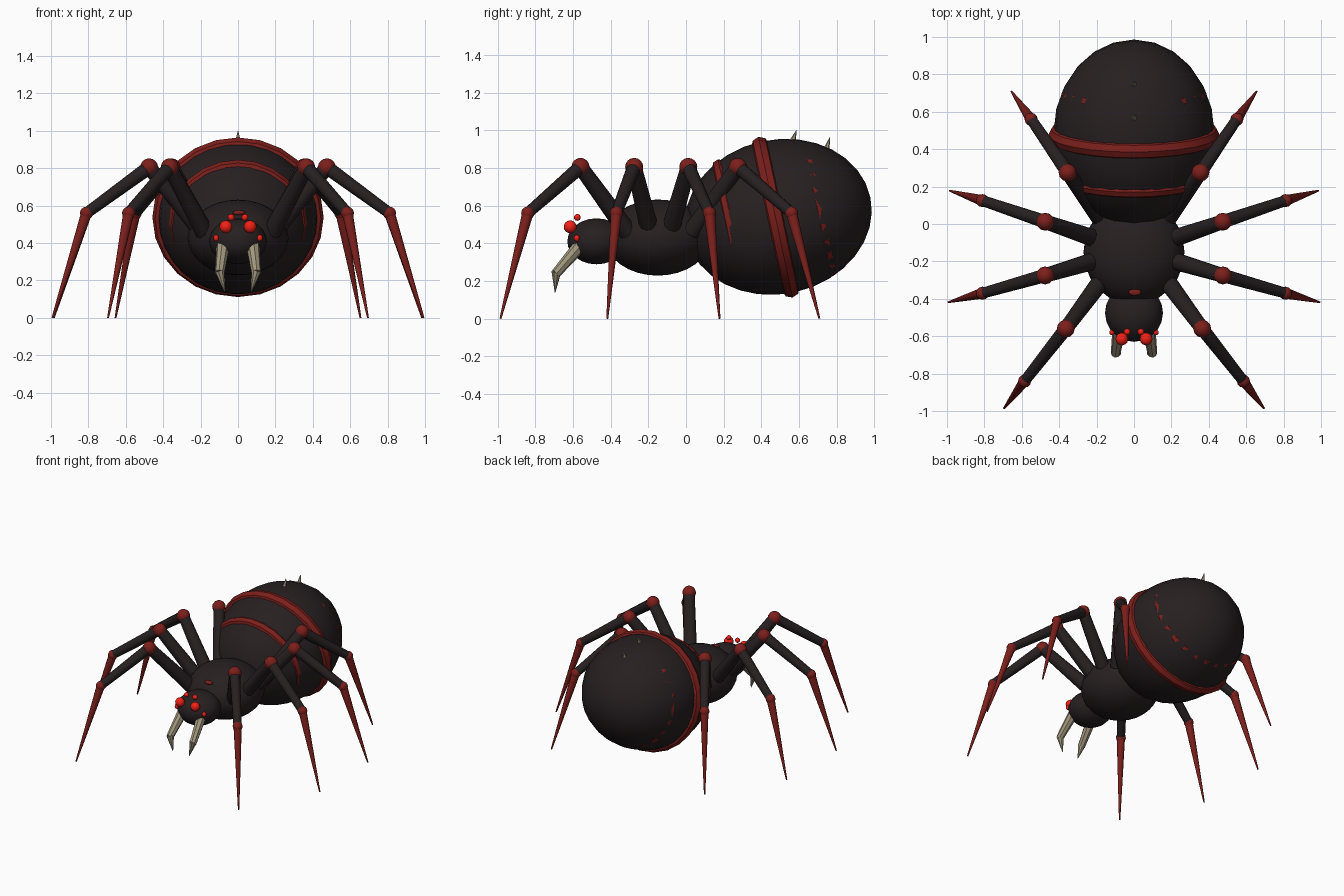
import bpy
from math import radians
from mathutils import Vector

if "Cube" in bpy.data.objects:
    bpy.data.objects.remove(bpy.data.objects["Cube"])


def material(name, rgb):
    m = bpy.data.materials.new(name)
    m.diffuse_color = (*rgb, 1)
    m.use_nodes = True
    m.node_tree.nodes["Principled BSDF"].inputs["Base Color"].default_value = m.diffuse_color
    return m


DARK = material("dark_shell", (0.02, 0.014, 0.015))
RED = material("dark_red", (0.2, 0.014, 0.011))
GLOW = material("eye_red", (0.9, 0.015, 0.008))
BONE = material("bone", (0.36, 0.31, 0.21))


def finish(name, mat, smooth=True):
    o = bpy.context.object
    o.name = name
    o.data.materials.append(mat)
    if smooth:
        bpy.ops.object.shade_smooth_by_angle(angle=radians(40))
    return o


def ball(name, loc, radii, mat, seg=12, rings=8, tilt=0):
    bpy.ops.mesh.primitive_uv_sphere_add(segments=seg, ring_count=rings, radius=1,
                                         location=loc, rotation=(tilt, 0, 0))
    bpy.context.object.scale = radii
    return finish(name, mat)


def limb(name, a, b, r1, r2, mat, sides=10, smooth=True):
    a, b = Vector(a), Vector(b)
    d = b - a
    bpy.ops.mesh.primitive_cone_add(vertices=sides, radius1=r1, radius2=r2, depth=d.length,
                                    location=(a + b) / 2,
                                    rotation=d.to_track_quat('Z', 'Y').to_euler())
    return finish(name, mat, smooth)


# Body
TILT = radians(12)
ball("abdomen", (0, 0.49, 0.54), (0.43, 0.5, 0.41), DARK, 24, 16, TILT)
ball("thorax", (0, -0.15, 0.43), (0.27, 0.28, 0.202), DARK, 24, 16)
ball("head", (0, -0.475, 0.41), (0.155, 0.155, 0.122), DARK, 20, 12)
ball("thorax_mark", (0.005, -0.365, 0.562), (0.035, 0.02, 0.014), RED, 8, 6)

# Raised bands round the abdomen
for i, (y, z, R, r) in enumerate([(0.243, 0.5, 0.313, 0.04),
                                  (0.475, 0.538, 0.388, 0.048),
                                  (0.698, 0.583, 0.33, 0.039)]):
    bpy.ops.mesh.primitive_torus_add(major_segments=24, minor_segments=8, major_radius=R,
                                     minor_radius=r, location=(0, y, z),
                                     rotation=(radians(90) + TILT, 0, 0))
    bpy.context.object.scale = (1.05, 1, 1)
    finish(f"abdomen_band_{i + 1}", RED)

# Spikes on the back
limb("spike_1", (0, 0.555, 0.91), (0, 0.588, 1.005), 0.026, 0, BONE, 6, False)
limb("spike_2", (0, 0.735, 0.86), (0, 0.765, 0.967), 0.026, 0, BONE, 6, False)

# Legs: hip, knee, ankle and tip of each, front to back
LEGS = [((0.18, -0.31, 0.46), (0.365, -0.56, 0.805), (0.585, -0.84, 0.56), (0.695, -0.985, 0)),
        ((0.19, -0.19, 0.46), (0.475, -0.275, 0.805), (0.81, -0.37, 0.56), (0.992, -0.418, 0)),
        ((0.19, -0.085, 0.46), (0.475, 0.012, 0.805), (0.81, 0.125, 0.56), (0.985, 0.178, 0)),
        ((0.18, 0.03, 0.46), (0.355, 0.275, 0.805), (0.55, 0.56, 0.56), (0.655, 0.708, 0))]

for side, s in (("right", 1), ("left", -1)):
    def m(p):
        return (p[0] * s, p[1], p[2])

    for i, leg in enumerate(LEGS):
        hip, knee, ankle, tip = map(m, leg)
        n = f"{side}_leg_{i + 1}"
        limb(n + "_upper", hip, knee, 0.05, 0.04, DARK)
        ball(n + "_knee", knee, (0.048,) * 3, RED)
        limb(n + "_middle", knee, ankle, 0.038, 0.03, DARK)
        ball(n + "_ankle", ankle, (0.035,) * 3, RED)
        limb(n + "_lower", ankle, tip, 0.03, 0.005, RED)

    # Eyes
    ball(side + "_main_eye", m((0.065, -0.615, 0.487)), (0.034,) * 3, GLOW)
    ball(side + "_upper_eye", m((0.037, -0.577, 0.537)), (0.018,) * 3, GLOW)
    ball(side + "_outer_eye", m((0.117, -0.58, 0.427)), (0.015, 0.015, 0.018), GLOW)

    # Fangs
    limb(side + "_fang_base", m((0.08, -0.565, 0.385)), m((0.098, -0.69, 0.24)),
         0.036, 0.026, BONE, 8, False)
    limb(side + "_fang_tip", m((0.098, -0.688, 0.25)), m((0.07, -0.695, 0.138)),
         0.027, 0.002, BONE, 8, False)
